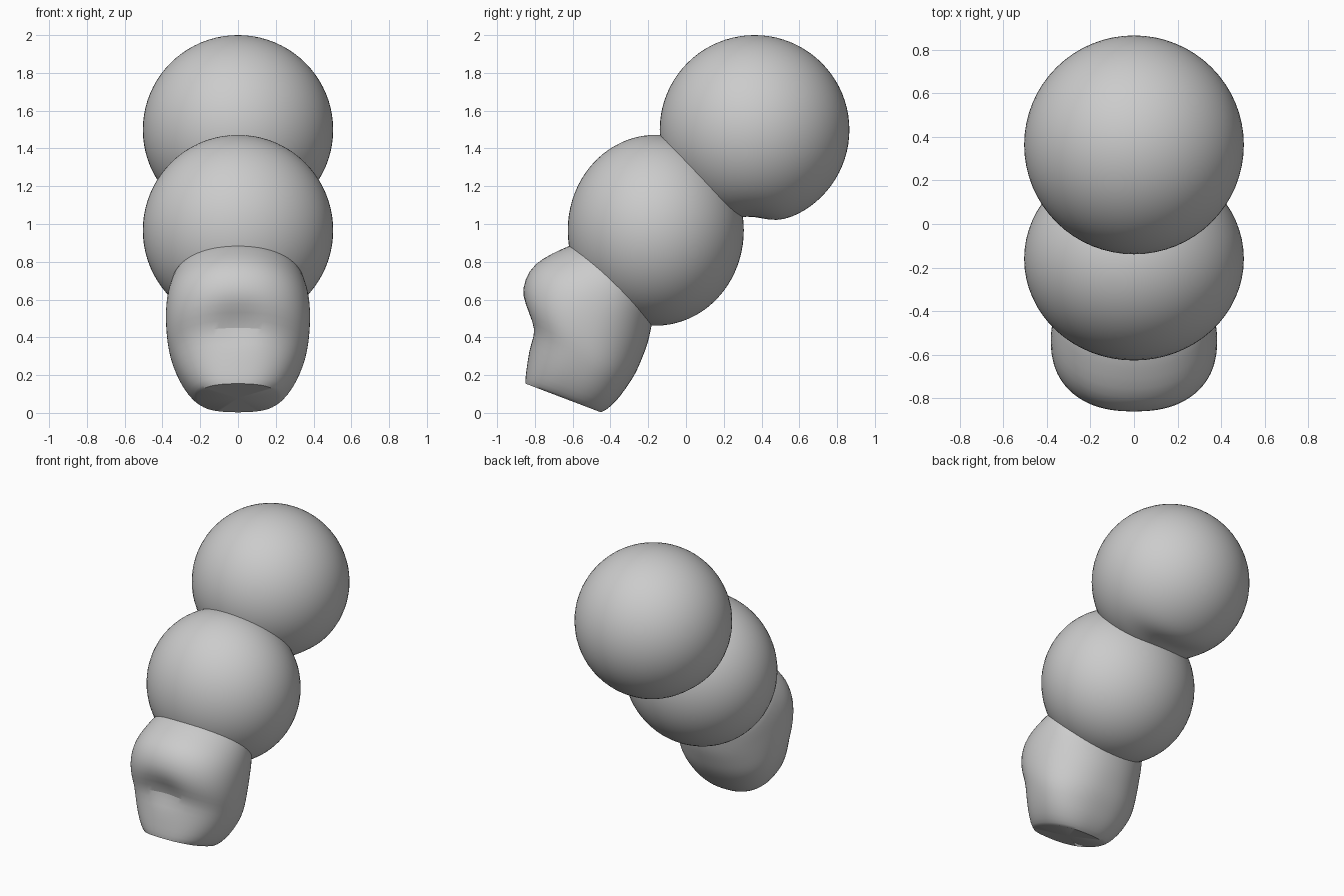
import bpy, bmesh, math
from mathutils import Vector

if "Cube" in bpy.data.objects:
    bpy.data.objects.remove(bpy.data.objects["Cube"])


def finish(bm, name):
    bmesh.ops.recalc_face_normals(bm, faces=bm.faces)
    mesh = bpy.data.meshes.new(name)
    bm.to_mesh(mesh)
    bm.free()
    obj = bpy.data.objects.new(name, mesh)
    bpy.context.collection.objects.link(obj)
    for o in bpy.context.selected_objects:
        o.select_set(False)
    obj.select_set(True)
    bpy.context.view_layer.objects.active = obj
    bpy.ops.object.shade_smooth_by_angle(angle=math.radians(40))
    return obj


def dent(bm, point, spread, push):
    """Push the vertices near a point with a soft falloff."""
    p, s, d = Vector(point), Vector(spread), Vector(push)
    for v in bm.verts:
        r = sum(((v.co[i] - p[i]) / s[i]) ** 2 for i in range(3))
        v.co += d * math.exp(-r)


def ball(name, center, radii, dents=()):
    bm = bmesh.new()
    bmesh.ops.create_uvsphere(bm, u_segments=64, v_segments=40, radius=1)
    for v in bm.verts:
        v.co = Vector(a * b for a, b in zip(v.co, radii)) + Vector(center)
    for d in dents:
        dent(bm, *d)
    return finish(bm, name)


# Two stacked balls, leaning backwards
ball("upper_ball", (0, 0.363, 1.499), (0.504, 0.502, 0.501),
     [((0, 0.34, 1.0), (0.28, 0.12, 0.2), (0, 0, 0.04))])
ball("middle_ball", (0, -0.16, 0.967), (0.504, 0.466, 0.505))

# Lower body: tilted rings (front y, front z, back y, back z, half width)
RINGS = [
    (-0.50, 0.93, -0.15, 0.60, 0.32),
    (-0.62, 0.885, -0.18, 0.47, 0.355),
    (-0.71, 0.845, -0.19, 0.42, 0.37),
    (-0.805, 0.79, -0.20, 0.375, 0.38),
    (-0.855, 0.71, -0.215, 0.33, 0.384),
    (-0.87, 0.62, -0.235, 0.28, 0.382),
    (-0.853, 0.53, -0.26, 0.22, 0.374),
    (-0.82, 0.45, -0.293, 0.165, 0.36),
    (-0.825, 0.37, -0.325, 0.12, 0.338),
    (-0.84, 0.27, -0.365, 0.065, 0.302),
    (-0.852, 0.18, -0.42, 0.015, 0.25),
    (-0.85, 0.155, -0.45, 0.003, 0.215),
]
SEG = 40
bm = bmesh.new()
loops = []
for i, (fy, fz, by, bz, w) in enumerate(RINGS):
    front, back = Vector((0, fy, fz)), Vector((0, by, bz))
    mid, half = (front + back) / 2, (back - front) / 2
    power = 2 / (2.0 + 0.5 * i / (len(RINGS) - 1))   # squarer near the base
    loop = []
    for k in range(SEG):
        a = 2 * math.pi * k / SEG
        c, s = math.cos(a), math.sin(a)
        c = math.copysign(abs(c) ** power, c)
        s = math.copysign(abs(s) ** power, s)
        loop.append(bm.verts.new(mid + half * c + Vector((w * s, 0, 0))))
    loops.append(loop)
for a, b in zip(loops, loops[1:]):
    for k in range(SEG):
        n = (k + 1) % SEG
        bm.faces.new((a[k], a[n], b[n], b[k]))
bm.faces.new(loops[0])
bm.faces.new(loops[-1])
# Shallow hollow in the front
dent(bm, (0, -0.83, 0.48), (0.12, 0.3, 0.06), (0, 0.05, 0))
# Keep the base rim sharp
crease = bm.edges.layers.float.new("crease_edge")
rim = set(loops[-1])
for e in bm.edges:
    if e.verts[0] in rim and e.verts[1] in rim:
        e[crease] = 1.0
body = finish(bm, "lower_body")
sub = body.modifiers.new("smooth", 'SUBSURF')
sub.levels = sub.render_levels = 1
# Smooth body sits before the angle-based shading
body.modifiers.move(len(body.modifiers) - 1, 0)
